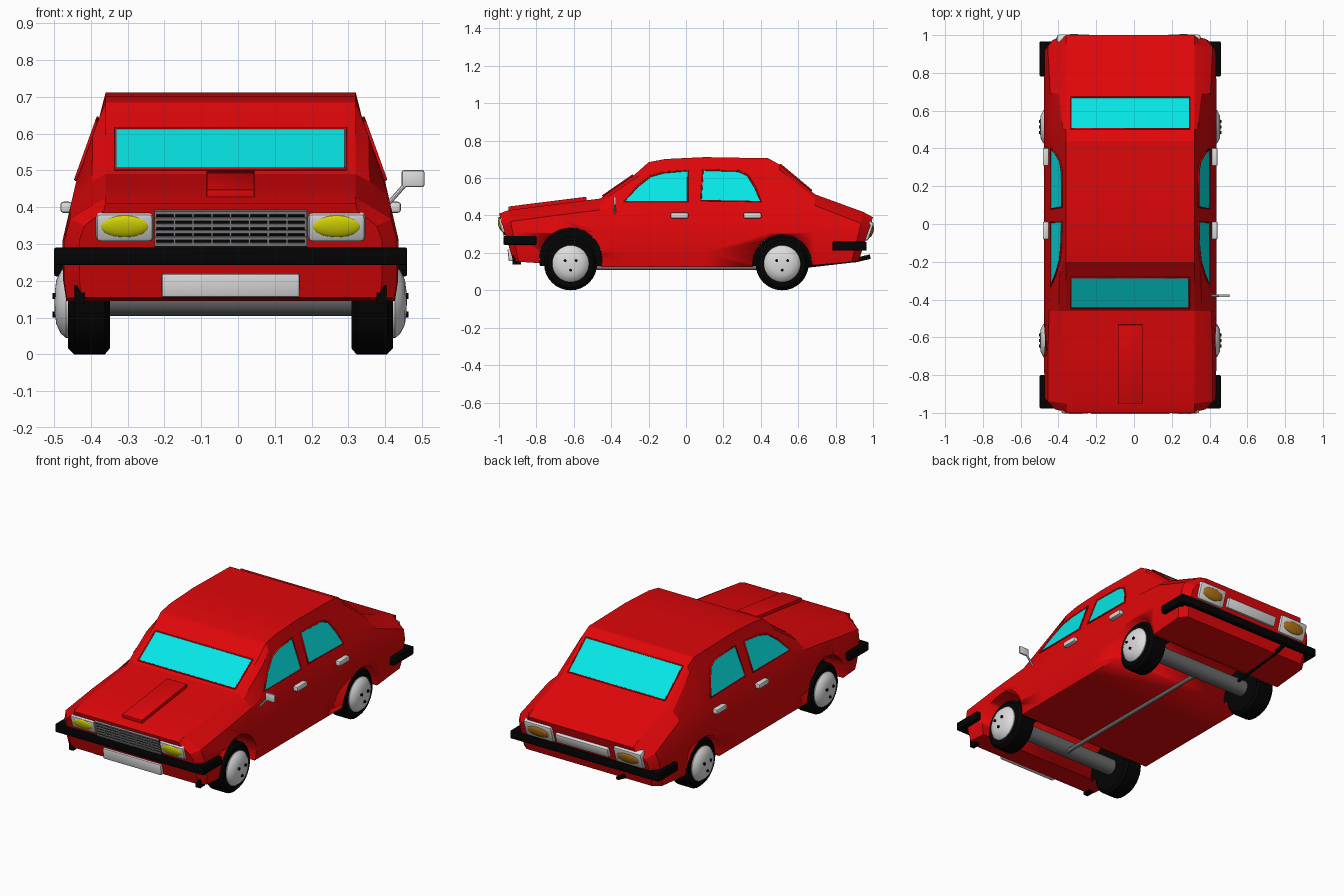
import bpy, bmesh, math
from mathutils import Vector

if "Cube" in bpy.data.objects:
    bpy.data.objects.remove(bpy.data.objects["Cube"], do_unlink=True)

CX = -0.02  # centre line of the body


def material(name, *rgb):
    m = bpy.data.materials.new(name)
    m.use_nodes = True
    m.diffuse_color = (*rgb, 1)
    m.node_tree.nodes["Principled BSDF"].inputs["Base Color"].default_value = (*rgb, 1)
    return m


RED = material("red_paint", 0.74, 0.002, 0.003)
GLASS = material("cyan_glass", 0.002, 0.8, 0.8)
BLACK = material("black_rubber", 0.001, 0.001, 0.001)
CHROME = material("light_chrome", 0.72, 0.72, 0.72)
GREY = material("axle_grey", 0.15, 0.15, 0.15)
SLAT = material("grille_grey", 0.25, 0.25, 0.26)
YELLOW = material("yellow_lamp", 0.68, 0.68, 0.002)
AMBER = material("amber_lamp", 0.43, 0.17, 0.008)


def finish(name, bm, *mats, angle=35):
    mesh = bpy.data.meshes.new(name)
    bm.to_mesh(mesh)
    bm.free()
    ob = bpy.data.objects.new(name, mesh)
    bpy.context.collection.objects.link(ob)
    for m in mats:
        mesh.materials.append(m)
    activate(ob)
    bpy.ops.object.shade_smooth_by_angle(angle=math.radians(angle))
    return ob


def activate(ob):
    bpy.ops.object.select_all(action="DESELECT")
    ob.select_set(True)
    bpy.context.view_layer.objects.active = ob


def box(name, loc, size, mat, tilt=0, bevel=0.0):
    bm = bmesh.new()
    bmesh.ops.create_cube(bm, size=1)
    bmesh.ops.scale(bm, vec=size, verts=bm.verts)
    if bevel:
        bmesh.ops.bevel(bm, geom=bm.edges[:], offset=bevel, segments=2, affect="EDGES", profile=0.5)
    ob = finish(name, bm, mat)
    ob.location, ob.rotation_euler.x = loc, tilt


def ellipsoid(name, loc, size, mat, tilt=0):
    bm = bmesh.new()
    bmesh.ops.create_uvsphere(bm, u_segments=24, v_segments=12, radius=1)
    bmesh.ops.scale(bm, vec=size, verts=bm.verts)
    ob = finish(name, bm, mat)
    ob.location, ob.rotation_euler.x = loc, tilt


def rod(name, a, b, r, mat, sides=24):
    a, b = Vector(a), Vector(b)
    bm = bmesh.new()
    bmesh.ops.create_cone(bm, cap_ends=True, segments=sides, radius1=r, radius2=r, depth=(b - a).length)
    ob = finish(name, bm, mat)
    ob.rotation_euler = (b - a).to_track_quat("Z", "Y").to_euler()
    ob.location = (a + b) / 2
    return ob


def plate(name, pts, mat):
    """One flat face, turned away from the middle of the body."""
    bm = bmesh.new()
    face = bm.faces.new([bm.verts.new(p) for p in pts])
    face.normal_update()
    if face.normal.dot(face.calc_center_median() - Vector((CX, 0, 0.3))) < 0:
        face.normal_flip()
    finish(name, bm, mat)


def lathe_x(name, profile, side, y, z, mat, sides=32):
    """Spin (offset, radius) points round an axle along x."""
    bm = bmesh.new()
    rings = [[bm.verts.new((CX + side * o, y + r * math.cos(t), z + r * math.sin(t)))
              for t in (2 * math.pi * i / sides for i in range(sides))] for o, r in profile]
    skin(bm, rings)
    finish(name, bm, mat)


def skin(bm, rings):
    for a, b in zip(rings, rings[1:]):
        for i in range(len(a)):
            j = (i + 1) % len(a)
            bm.faces.new((a[i], a[j], b[j], b[i]))
    bm.faces.new(rings[0])
    bm.faces.new(rings[-1])
    bmesh.ops.recalc_face_normals(bm, faces=bm.faces)


def lerp(table, v):
    for (a, fa), (b, fb) in zip(table, table[1:]):
        if v <= b:
            return fa + (fb - fa) * max(0, v - a) / (b - a)
    return table[-1][1]


# Body shell: half width by height, roofline by length
WIDTH = [(0.12, 0.445), (0.2, 0.457), (0.31, 0.457), (0.47, 0.42), (0.645, 0.357), (0.72, 0.335)]
ROOF = [(-1, 0.41), (-0.95, 0.428), (-0.7, 0.46), (-0.46, 0.49), (-0.28, 0.614), (-0.2, 0.685),
        (-0.11, 0.702), (0.1, 0.712), (0.44, 0.706), (0.5, 0.672), (0.69, 0.513), (0.95, 0.418), (1, 0.39)]
FLOOR = [(-1, 0.155), (-0.7, 0.14), (-0.46, 0.125), (0.44, 0.125), (0.7, 0.135), (1, 0.155)]
SHEAR = [(-1, 0.3), (-0.95, 0.2), (-0.7, 0), (0.69, 0), (0.95, -0.24), (1, -0.33)]
TAPER = [(-1, 0.9), (-0.95, 0.99), (-0.7, 1), (0.69, 1), (0.95, 0.99), (1, 0.9)]

bm = bmesh.new()
rings = []
for y, top in ROOF:
    k, s = lerp(TAPER, y), lerp(SHEAR, y)
    half = [(max(0.345, k * min(lerp(WIDTH, z), 0.345 + 1.6 * (top - z))), z) for z in
            (lerp(FLOOR, y), 0.2, 0.31, min(0.47, top - 0.06), min(0.645, top - 0.02))]
    half.append((0.34, top))
    outline = half + [(-w, z) for w, z in reversed(half)]
    rings.append([bm.verts.new((CX + w, y + s * (top - z), z)) for w, z in outline])
skin(bm, rings)
body = finish("body_shell", bm, RED, angle=20)

# Wheel arches cut right across, with a black wall behind each wheel
AXLES = [("front", -0.617, 0.165, 0.168), ("rear", 0.514, 0.14, 0.158)]
for label, y, z, r in AXLES:
    cutter = rod("arch_cutter", (CX - 0.6, y, z), (CX + 0.6, y, z), r, RED, 40)
    cutter.hide_render = True
    mod = body.modifiers.new("arch", "BOOLEAN")
    mod.operation, mod.solver, mod.object = "DIFFERENCE", "EXACT", cutter
    activate(body)
    bpy.ops.object.modifier_apply(modifier=mod.name)
    bpy.data.objects.remove(cutter, do_unlink=True)
    dip = math.asin((z - 0.13) / r)
    arc = [-dip + (math.pi + 2 * dip) * i / 24 for i in range(25)]
    for side in (1, -1):
        plate(f"{label}_arch_wall", [(CX + side * 0.33, y + r * math.cos(t), z + r * math.sin(t)) for t in arc], BLACK)


# Windows: glass plate with a thin raised frame
def window(name, pts):
    plate(name, pts, GLASS)
    curve = bpy.data.curves.new(name + "_frame", "CURVE")
    curve.dimensions, curve.bevel_depth, curve.bevel_resolution = "3D", 0.005, 1
    line = curve.splines.new("POLY")
    line.points.add(len(pts) - 1)
    for p, co in zip(line.points, pts):
        p.co = (*co, 1)
    line.use_cyclic_u = True
    curve.materials.append(RED)
    bpy.context.collection.objects.link(bpy.data.objects.new(name + "_frame", curve))


for name, y0, y1 in (("windshield", -0.445, -0.285), ("rear_window", 0.505, 0.67)):
    window(name, [(CX + x, y, lerp(ROOF, y) + 0.004)
                  for x, y in ((-0.313, y0), (0.313, y0), (0.313, y1), (-0.313, y1))])

FRONT_PANE = [(-0.33, 0.475), (-0.26, 0.555), (-0.19, 0.61), (-0.12, 0.63), (0.01, 0.64), (0.01, 0.475)]
REAR_PANE = [(0.08, 0.48), (0.09, 0.643), (0.28, 0.638), (0.33, 0.615), (0.37, 0.55), (0.4, 0.475)]
for side, label in ((1, "left"), (-1, "right")):
    for part, pane in (("front", FRONT_PANE), ("rear", REAR_PANE)):
        window(f"{label}_{part}_window", [(CX + side * (lerp(WIDTH, z) + 0.003), y, z) for y, z in pane])
    for y in (-0.035, 0.355):
        box(f"{label}_door_handle", (CX + side * 0.447, y, 0.4), (0.032, 0.095, 0.03), CHROME, 0, 0.008)

    # Wheels
    for part, y, _, _ in AXLES:
        lathe_x(f"{label}_{part}_tyre", [(0.328, 0.085), (0.328, 0.125), (0.342, 0.142), (0.425, 0.142),
                                         (0.442, 0.125), (0.442, 0.09)], side, y, 0.142, BLACK)
        lathe_x(f"{label}_{part}_hubcap", [(0.43, 0.098), (0.447, 0.098), (0.462, 0.085), (0.474, 0.06),
                                           (0.478, 0.03), (0.479, 0.004)], side, y, 0.142, CHROME)
        for a in (30, 150, 270):
            ly, lz = y + 0.034 * math.cos(math.radians(a)), 0.142 + 0.034 * math.sin(math.radians(a))
            rod("wheel_nut", (CX + side * 0.46, ly, lz), (CX + side * 0.484, ly, lz), 0.008, BLACK, 8)

    # Lamps at both ends
    fx, rx = CX + side * 0.288, CX - 0.008 + side * 0.29
    box(f"{label}_headlamp_frame", (fx, -0.97, 0.35), (0.155, 0.05, 0.08), CHROME, 0.29, 0.012)
    ellipsoid(f"{label}_headlamp", (fx, -0.992, 0.348), (0.067, 0.012, 0.031), YELLOW, 0.29)
    box(f"{label}_tail_lamp_frame", (rx, 0.967, 0.32), (0.182, 0.05, 0.105), CHROME, -0.32, 0.014)
    ellipsoid(f"{label}_tail_lamp", (rx, 0.99, 0.314), (0.07, 0.012, 0.033), AMBER, -0.32)

    # Bumper ends and tow brackets
    box(f"{label}_front_bumper_end", (CX + side * 0.457, -0.888, 0.267), (0.046, 0.175, 0.048), BLACK, 0, 0.006)
    box(f"{label}_rear_bumper_end", (CX + side * 0.457, 0.872, 0.236), (0.046, 0.18, 0.048), BLACK, 0, 0.006)
    box(f"{label}_tow_bracket", (CX + side * 0.41, -0.905, 0.162), (0.028, 0.045, 0.05), BLACK)

box("front_bumper", (CX, -0.958, 0.267), (0.96, 0.036, 0.048), BLACK, 0, 0.006)
box("rear_bumper", (CX, 0.948, 0.236), (0.96, 0.036, 0.048), BLACK, 0, 0.006)

# Grille with slats
box("grille_panel", (CX, -0.975, 0.343), (0.415, 0.02, 0.1), BLACK, 0.29)
for i in range(6):
    z = 0.3 + i * 0.0172
    box("grille_slat", (CX, -0.986 + 0.3 * (0.343 - z), z), (0.415, 0.012, 0.009), SLAT, 0.29)
for i in range(9):
    box("grille_bar", (CX - 0.204 + i * 0.051, -0.985, 0.343), (0.006, 0.01, 0.1), SLAT, 0.29)

# Plates and bonnet scoop
box("front_plate", (CX, -0.938, 0.188), (0.375, 0.026, 0.064), CHROME, 0.1, 0.006)
box("rear_plate", (CX, 0.975, 0.31), (0.34, 0.034, 0.06), CHROME, -0.32, 0.008)
box("bonnet_scoop", (CX, -0.74, 0.459), (0.13, 0.42, 0.03), RED, 0.125, 0.003)

# Side mirror on the left only
rod("mirror_stalk", (0.4, -0.38, 0.4), (0.46, -0.38, 0.468), 0.006, CHROME, 8)
box("mirror_head", (0.476, -0.38, 0.478), (0.062, 0.014, 0.046), CHROME, 0, 0.006)

# Running gear below
for label, y, _, _ in AXLES:
    rod(f"{label}_axle", (CX - 0.34, y, 0.15), (CX + 0.34, y, 0.15), 0.046, GREY)
rod("drive_shaft", (CX, -0.62, 0.12), (CX, 0.51, 0.12), 0.012, GREY, 12)
rod("exhaust_pipe", (-0.25, 0.6, 0.125), (-0.25, 0.92, 0.162), 0.01, BLACK, 12)
rod("exhaust_tip", (-0.25, 0.9, 0.16), (-0.25, 0.985, 0.18), 0.012, BLACK, 12)
